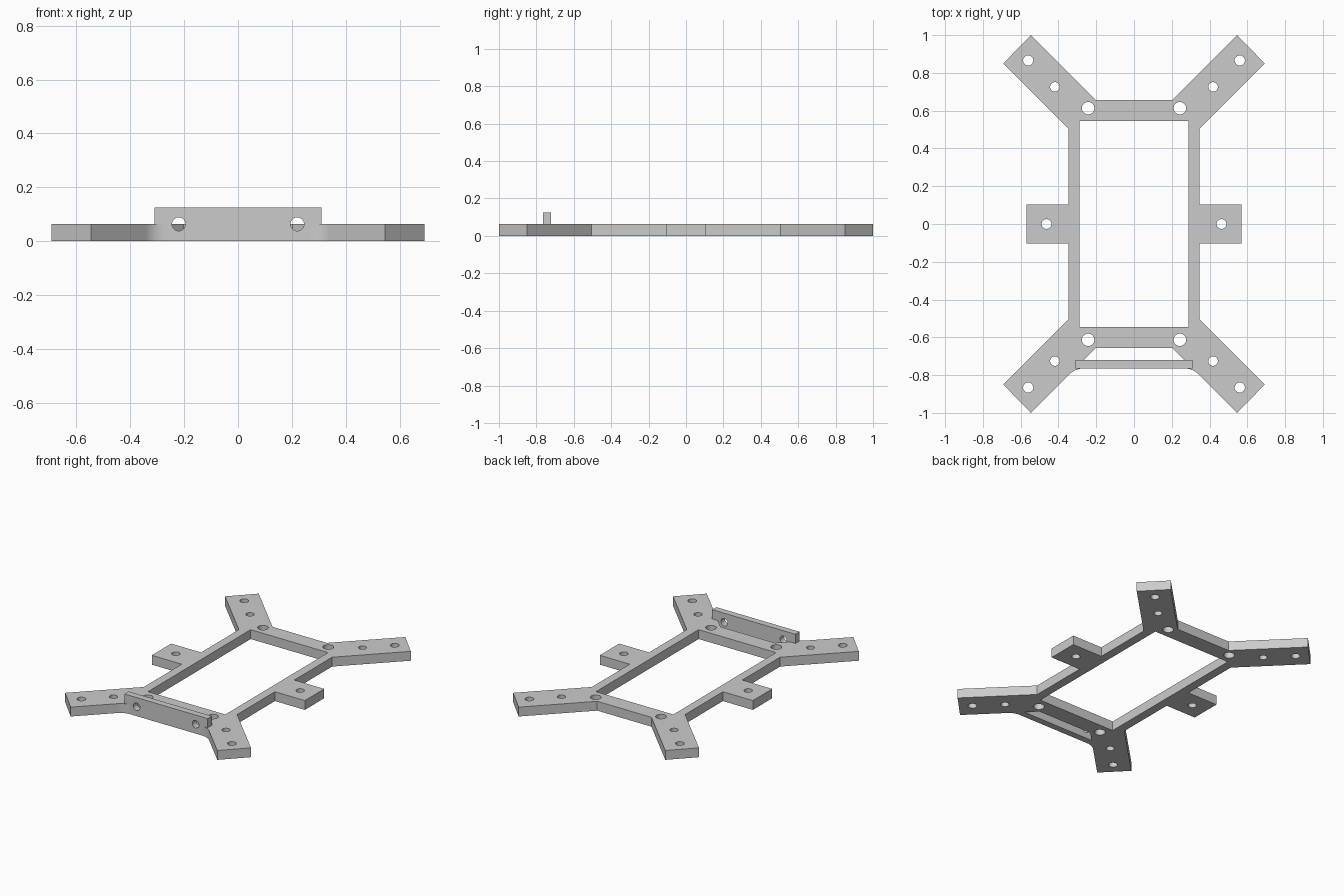
import bpy
from math import sin, cos, pi, radians

if "Cube" in bpy.data.objects:
    bpy.data.objects.remove(bpy.data.objects["Cube"])

THICK = 0.063

grey = bpy.data.materials.new("light grey")
grey.use_nodes = True
colour = (0.6, 0.6, 0.6, 1)
grey.diffuse_color = colour
grey.node_tree.nodes["Principled BSDF"].inputs["Base Color"].default_value = colour


def arc(cx, cy, r, a0, a1, n):
    steps = [radians(a0 + (a1 - a0) * i / n) for i in range(n + 1)]
    return [(cx + r * cos(a), cy + r * sin(a)) for a in steps]


def hole(x, y, r):
    return arc(x, y, r, 0, 360, 32)[:-1]


def slab(name, loops, thick, location, tilt=0):
    """Extrude a flat outline; later loops become holes."""
    curve = bpy.data.curves.new(name, "CURVE")
    curve.dimensions = "2D"
    curve.fill_mode = "BOTH"
    curve.extrude = thick / 2
    for loop in loops:
        spline = curve.splines.new("POLY")
        spline.points.add(len(loop) - 1)
        for point, (x, y) in zip(spline.points, loop):
            point.co = (x, y, 0, 1)
        spline.use_cyclic_u = True
    curve.materials.append(grey)
    obj = bpy.data.objects.new(name, curve)
    bpy.context.collection.objects.link(obj)
    obj.location = location
    obj.rotation_euler.x = tilt
    bpy.ops.object.select_all(action="DESELECT")
    obj.select_set(True)
    bpy.context.view_layer.objects.active = obj
    bpy.ops.object.convert(target="MESH")
    bpy.ops.object.mode_set(mode="EDIT")
    bpy.ops.mesh.select_all(action="SELECT")
    bpy.ops.mesh.remove_doubles(threshold=0.0001)
    bpy.ops.mesh.normals_make_consistent(inside=False)
    bpy.ops.object.mode_set(mode="OBJECT")
    bpy.ops.object.shade_smooth_by_angle(angle=radians(30))
    return obj


# Main frame: one quarter outline mirrored round, with arms and side tabs
quarter = [(0.57, 0.103), (0.347, 0.103), (0.347, 0.505), (0.692, 0.85),
           (0.546, 1.0), (0.202, 0.656)]
mirror_x = [(-x, y) for x, y in reversed(quarter)]
back_half = quarter + mirror_x
outline = back_half + [(x, -y) for x, y in reversed(back_half)]
opening = [(0.288, 0.546), (-0.288, 0.546), (-0.288, -0.546), (0.288, -0.546)]
loops = [outline, opening]
for sx in (1, -1):
    loops.append(hole(sx * 0.463, 0, 0.026))
    for sy in (1, -1):
        for x, y, r in ((0.243, 0.613, 0.033), (0.419, 0.726, 0.025), (0.56, 0.866, 0.027)):
            loops.append(hole(sx * x, sy * y, r))
slab("frame", loops, THICK, (0, 0, THICK / 2))

# Upright plate bridging the front arms
w, h = 0.31, 0.125
plate = [(-w, 0), (w, 0), (w, h), (-w, h)]
slab("front_plate", [plate, hole(-0.22, THICK, 0.025), hole(0.22, THICK, 0.025)],
     0.044, (0, -0.743, 0), pi / 2)

# Curved fillets where the plate meets the arms
t, corner_x, corner_y = 0.042, 0.311, -0.765
radius = t * 2.414
curve_edge = arc(corner_x - t, corner_y - radius, radius, 90, 45, 10)
for side, s in (("left", 1), ("right", -1)):
    shape = [(s * x, y) for x, y in curve_edge + [(corner_x, corner_y)]]
    slab(side + "_fillet", [shape], THICK, (0, 0, THICK / 2))
